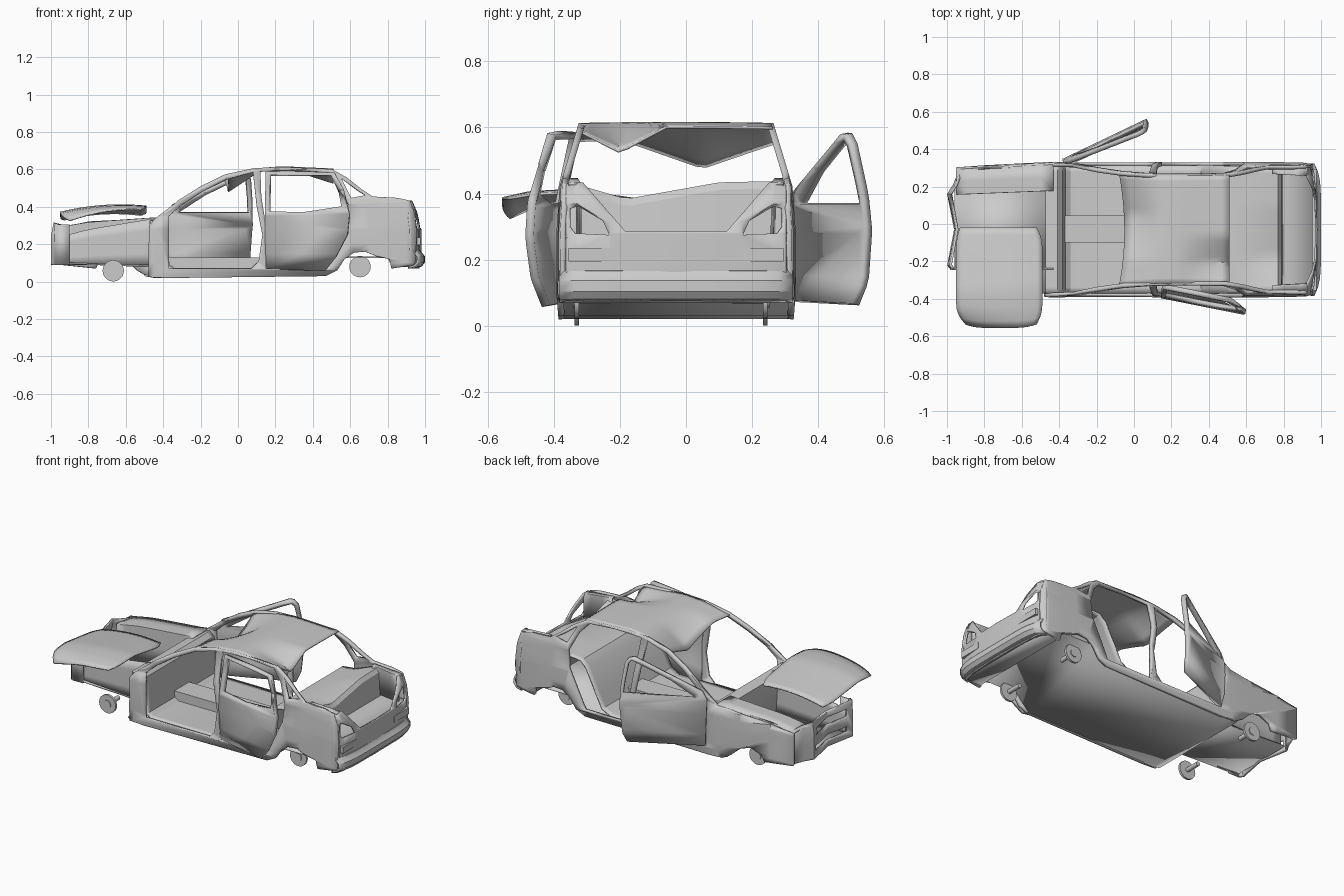
import bpy, bmesh, math
from mathutils import Vector
from mathutils.geometry import tessellate_polygon

if "Cube" in bpy.data.objects:
    bpy.data.objects.remove(bpy.data.objects["Cube"])

CY = -0.03  # centre line of the body


def lerp(table, t):
    if t <= table[0][0]:
        return table[0][1]
    for (a, p), (b, q) in zip(table, table[1:]):
        if t <= b:
            return p + (q - p) * (t - a) / (b - a)
    return table[-1][1]


def finish(name, bm, thick):
    bmesh.ops.recalc_face_normals(bm, faces=bm.faces)
    me = bpy.data.meshes.new(name)
    bm.to_mesh(me)
    bm.free()
    ob = bpy.data.objects.new(name, me)
    bpy.context.collection.objects.link(ob)
    if thick:
        m = ob.modifiers.new("thickness", 'SOLIDIFY')
        m.thickness = thick
        m.offset = 0
    return ob


def panel(name, loops, fn, thick, cuts_a=(), cuts_b=()):
    """Flat outline with holes, sliced along lines, then bent into 3D by fn(a, b)."""
    bm = bmesh.new()
    vecs = [[Vector((a, b, 0)) for a, b in lp] for lp in loops]
    vs = [bm.verts.new(v) for lp in vecs for v in lp]
    for tri in tessellate_polygon(vecs):
        bm.faces.new([vs[i] for i in tri])
    for cuts, axis in ((cuts_a, (1, 0, 0)), (cuts_b, (0, 1, 0))):
        for c in cuts:
            bmesh.ops.bisect_plane(bm, geom=bm.verts[:] + bm.edges[:] + bm.faces[:],
                                   plane_co=Vector(axis) * c, plane_no=axis)
    for v in bm.verts:
        v.co = fn(v.co.x, v.co.y)
    return finish(name, bm, thick)


def sheet(name, fn, nu, nv, thick):
    """Grid surface from fn(u, v) with u, v in 0..1."""
    bm = bmesh.new()
    g = [[bm.verts.new(fn(i / nu, j / nv)) for j in range(nv + 1)] for i in range(nu + 1)]
    for i in range(nu):
        for j in range(nv):
            bm.faces.new((g[i][j], g[i + 1][j], g[i + 1][j + 1], g[i][j + 1]))
    return finish(name, bm, thick)


def box(name, x0, x1, y0, y1, z0, z1):
    bm = bmesh.new()
    bmesh.ops.create_cube(bm, size=1)
    for v in bm.verts:
        v.co = ((x0 + x1) / 2 + v.co.x * (x1 - x0), (y0 + y1) / 2 + v.co.y * (y1 - y0),
                (z0 + z1) / 2 + v.co.z * (z1 - z0))
    return finish(name, bm, 0)


def half(x, z):
    """Half width of the body: narrower roof and tapered ends."""
    w = lerp([(0, .352), (.1, .36), (.28, .36), (.42, .35), (.62, .29)], z)
    return w * lerp([(-1, .91), (-.8, .95), (-.45, 1), (.7, 1), (.9, .99), (.96, .965)], x)


# Body sides with door openings; the right front wing is torn off
rear_part = [(-.48, .025), (-.38, .02), (.47, .03), (.53, .06), (.57, .12), (.62, .155), (.68, .16),
             (.74, .135), (.81, .12), (.82, .07), (.945, .09), (.955, .25), (.945, .36), (.92, .43),
             (.85, .445), (.72, .452), (.66, .492), (.58, .555), (.5, .599), (.22, .611), (.08, .603),
             (-.07, .57), (-.2, .507), (-.33, .42), (-.44, .34)]
outlines = {-1: rear_part + [(-.475, .3)],
            1: rear_part + [(-.6, .325), (-.8, .315), (-.95, .29), (-.95, .09), (-.76, .07),
                            (-.74, .11), (-.67, .135), (-.6, .12), (-.54, .06)]}
front_open = [(-.37, .07), (-.37, .35), (-.3, .41), (-.19, .483), (-.06, .547), (.08, .585),
              (.1, .4), (.13, .25), (.11, .11), (.07, .07)]
rear_open = [(.15, .07), (.15, .3), (.125, .45), (.12, .59), (.3, .595), (.48, .583),
             (.54, .52), (.59, .41), (.58, .3), (.47, .07)]
quarter = [(.55, .555), (.64, .487), (.685, .46), (.605, .445)]
for s, n in ((-1, "right"), (1, "left")):
    def side(x, z, s=s):
        return (x, CY + s * (half(x, z) - .008), z)
    panel(n + "_body_side", [outlines[s], front_open, rear_open, quarter], side, .02,
          (-.8, -.6, -.45, .7, .8, .9), (.1, .2, .28, .35, .42))

    # Inner wing wall, with the wing top on the left side only
    def wing(u, v, s=s):
        x = -.95 + .52 * u
        z = lerp([(-.95, .29), (-.8, .315), (-.44, .34)], x)
        inner = lerp([(-.95, .19), (-.45, .21)], x)
        if s < 0:
            z -= .05 * (1 - u)
            return (x, CY - inner, z - (z - .09) * v)
        outer = abs(side(x, z)[1] - CY)
        if v < .5:
            return (x, CY + outer + (inner - outer) * v * 2, z)
        return (x, CY + inner, z - (z - .1) * (v - .5) * 2)
    sheet(n + "_inner_wing", wing, 8, 4, .008)

# Crumpled roof with dents at the front and rear edges
def roof(u, v):
    x = -.08 + .59 * u
    z = lerp([(-.08, .56), (.08, .599), (.22, .61), (.5, .598)], x)
    t = 2 * v - 1
    y = CY + t * (half(x, z) - .005)
    edge = .003 * (1 - t * t)
    front = .085 * max(0, 1 - abs(y - .05) / .24) * max(0, 1 - u / .35)
    rear = .075 * max(0, 1 - abs(y + .2) / .14) * max(0, 1 - (1 - u) / .45)
    return (x + .03 * (1 - t * t) * (1 - u), y, z + edge - front - rear)
sheet("roof", roof, 14, 20, .008)

# Cabin tub: cowl, firewall, floor, rear seat back, parcel shelf and boot floor
tub_profile = [(-.45, .03), (-.47, .325), (-.41, .335), (-.385, .31), (-.37, .09), (-.34, .07), (.3, .07),
               (.36, .1), (.4, .18), (.47, .32), (.51, .36), (.6, .37), (.7, .405), (.77, .43), (.785, .41),
               (.795, .27), (.955, .27)]
def tub(u, v):
    x, z = tub_profile[round(u * (len(tub_profile) - 1))]
    y = CY + (2 * v - 1) * (half(x, z) - .015)
    if .65 < x < .79:
        z += lerp([(-.37, .005), (-.18, -.05), (.1, 0), (.33, .005)], y)
    return (x, y, z)
sheet("cabin_tub", tub, len(tub_profile) - 1, 20, .008)
box("centre_tunnel", -.37, .38, -.1, .045, .06, .13)

# Boot side rims
for s, n in ((-1, "right"), (1, "left")):
    sheet(n + "_boot_rim", lambda u, v, s=s: (.74 + .19 * u, CY + s * (.335 - .035 * min(v * 2, 1) - .01 * u),
          (.444 - .015 * u) - .16 * max(0, v * 2 - 1)), 3, 2, .008)

# Underfloor
under = [(-.5, .035), (-.45, .025), (.47, .035), (.55, .13), (.8, .13), (.83, .08), (.955, .085)]
def underfloor(u, v):
    x, z = under[round(u * 6)]
    return (x, CY + (2 * v - 1) * (half(x, z) - .012), z)
sheet("underfloor", underfloor, 6, 1, .01)
sheet("engine_bay_floor", lambda u, v: (-.96 + .52 * u, CY + (2 * v - 1) * .21, .1 - .02 * u), 1, 1, .008)

# Tail panel with boot notch and empty lamp holes
def mirrored(pts):
    return [(-y, z) for y, z in reversed(pts)]
hp = [(.355, .07), (.36, .2), (.358, .34), (.348, .4), (.33, .432), (.285, .432), (.155, .285)]
lamp = [(.205, .275), (.31, .28), (.325, .3), (.325, .355), (.3, .365), (.225, .318)]
def tail(y, z):
    x = lerp([(.07, .965), (.16, .975), (.28, .975), (.37, .962), (.432, .94)], z)
    return (x - lerp([(0, 0), (.2, .006), (.3, .015), (.335, .025), (.36, .06)], abs(y)), CY + y * .985, z)
panel("tail_panel", [hp + mirrored(hp), lamp, mirrored(lamp)], tail, .01,
      (-.335, -.3, -.2, 0, .2, .3, .335), (.16, .28, .37))

# Rear bumper, swept around the corners
bump = [(.955, .075), (.985, .085), (1.0, .105), (1.0, .135), (.985, .15), (.98, .162), (.955, .17)]
def bumper(u, v):
    x, z = bump[round(v * 6)]
    t = 2 * u - 1
    return (x - .035 * abs(t) ** 6 - .005, CY + t * .352, z)
sheet("rear_bumper", bumper, 16, 6, .01)
for s, n in ((-1, "right"), (1, "left")):
    y0, y1 = sorted((CY + s * .18, CY + s * .325))
    box(n + "_tail_plate", .95, .976, y0, y1, .195, .235)

# Crushed nose panel with grille slots, torn off at the right corner
def nose(y, z):
    x = lerp([(-.21, -.975), (-.19, -.992), (0, -.955), (.19, -.992), (.24, -.96), (.33, -.925)], y)
    return (x + .02 * max(0, z - .25) / .1, CY + y, z)
panel("nose_panel", [[(-.21, .09), (.325, .09), (.325, .29), (.19, .315), (0, .30), (-.21, .31)],
                     [(-.15, .225), (.15, .225), (.15, .27), (-.15, .27)],
                     [(-.15, .13), (.17, .13), (.17, .165), (-.15, .165)]], nose, .014,
      (-.19, 0, .19, .24), (.25,))
sheet("nose_side", lambda u, v: (-.98 + .08 * u, CY - .21, .09 + .215 * v), 1, 1, .01)

# Dislodged bonnet lying to one side, outer rear corner raised
def bonnet(u, v):
    x = -.95 + .46 * u
    y = -.555 + .535 * v
    c = max(0, abs(2 * v - 1) - .6) / .4
    x += (.05 if v < .5 else .02) * c * c * (1 - u) - .03 * c * c * u
    y += .02 * (1 - v) * (abs(2 * u - 1) ** 4)
    front = lerp([(0, .325), (.15, .36), (.35, .37), (1, .33)], v)
    rear = lerp([(0, .385), (.15, .398), (.4, .403), (1, .355)], v)
    mid = .02 * (1 - (2 * u - 1) ** 2)
    return (x, y, front + (rear - front) * u + mid)
sheet("bonnet", bonnet, 16, 14, .008)

# Doors: hinge point, swing direction and inward lean above the belt line
def door(name, hinge, tip, s, lean, outer, window):
    d = (Vector(tip) - Vector(hinge)).normalized()
    inward = Vector((d.y, -d.x)) * s
    def f(a, z):
        off = lerp([(.06, .025), (.15, .004), (.28, 0), (.38, .008), (.6, lean)], z)
        p = Vector(hinge) + d * a + inward * off
        return (p.x, p.y, z)
    panel(name, [outer, window], f, .026, (), (.15, .28, .38, .48))

door("left_front_door", (-.38, .335), (.08, .555), 1, .045,
     [(.01, .075), (.46, .065), (.485, .12), (.502, .3), (.495, .42), (.475, .55), (.45, .58),
      (.42, .582), (.36, .555), (.2, .485), (.03, .41), (.0, .36)],
     [(.06, .37), (.48, .37), (.472, .44), (.453, .545), (.435, .562), (.37, .535), (.21, .463)])
door("right_rear_door", (.15, -.385), (.6, -.475), -1, .055,
     [(0, .07), (.32, .06), (.38, .13), (.445, .25), (.455, .36), (.42, .48), (.365, .58),
      (.2, .587), (-.01, .585), (-.005, .35)],
     [(.02, .375), (.2, .37), (.41, .40), (.39, .48), (.345, .565), (.015, .568)])

# Bare hubs on stub axles
def rod(name, r, x, y0, y1, z, n):
    bpy.ops.mesh.primitive_cylinder_add(vertices=n, radius=r, depth=abs(y1 - y0),
                                        location=(x, (y0 + y1) / 2, z), rotation=(math.pi / 2, 0, 0))
    bpy.context.object.name = name
for x, z, n in ((-.667, .058, "front"), (.652, .08, "rear")):
    for s, m in ((-1, "right"), (1, "left")):
        y = -.045 + s * .285
        rod(f"{n}_{m}_hub_disc", .057, x, y - .007, y + .007, z, 28)
        rod(f"{n}_{m}_hub_cap", .024, x, y, y + s * .012, z, 20)
        rod(f"{n}_{m}_stub_axle", .014, x, y, y - s * .1, z, 16)

# Smooth shading with sharp creases
bpy.ops.object.select_all(action='SELECT')
bpy.context.view_layer.objects.active = bpy.context.scene.objects["roof"]
bpy.ops.object.shade_smooth_by_angle(angle=math.radians(30))
